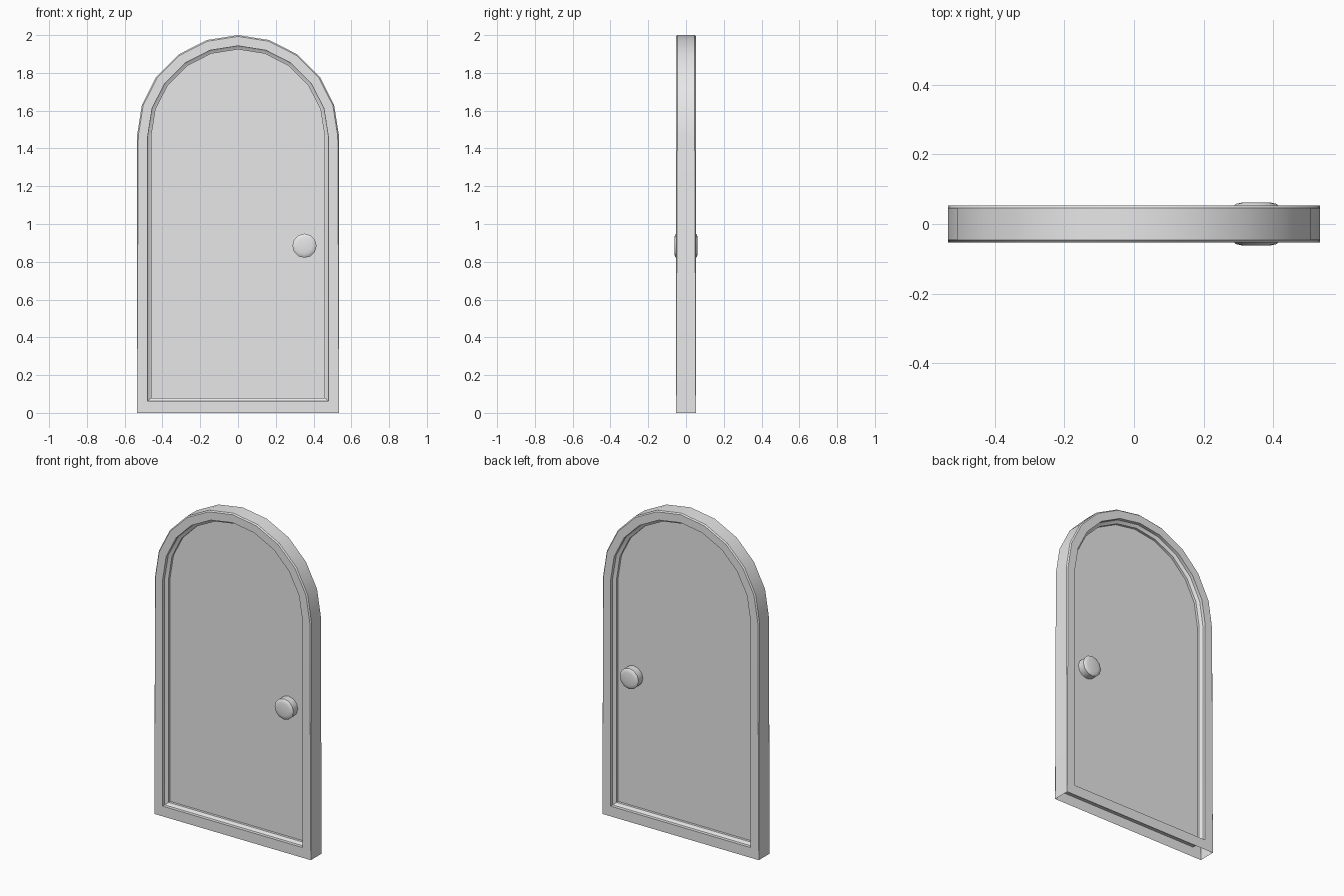
import bpy, bmesh, math
from mathutils import Matrix

if "Cube" in bpy.data.objects:
    bpy.data.objects.remove(bpy.data.objects["Cube"], do_unlink=True)

SPRING = 1.465   # height where the arch begins
STEPS = 10

grey = bpy.data.materials.new("plain grey")
grey.use_nodes = True
grey.diffuse_color = (0.8, 0.8, 0.8, 1)
grey.node_tree.nodes["Principled BSDF"].inputs["Base Color"].default_value = (0.8, 0.8, 0.8, 1)


def finish(bm, name, angle=30):
    bmesh.ops.recalc_face_normals(bm, faces=bm.faces)
    mesh = bpy.data.meshes.new(name)
    bm.to_mesh(mesh)
    bm.free()
    mesh.materials.append(grey)
    obj = bpy.data.objects.new(name, mesh)
    bpy.context.collection.objects.link(obj)
    bpy.ops.object.select_all(action='DESELECT')
    obj.select_set(True)
    bpy.context.view_layer.objects.active = obj
    bpy.ops.object.shade_smooth_by_angle(angle=math.radians(angle))
    return obj


def arch(bm, radius, bottom, y, foot=None, foot_y=None):
    """Arched outline; the foot may differ from the arch in half width and depth."""
    foot = radius if foot is None else foot
    foot_y = y if foot_y is None else foot_y
    pts = [(foot, foot_y, bottom)]
    for i in range(STEPS + 1):
        a = math.pi * i / STEPS
        pts.append((radius * math.cos(a), y, SPRING + radius * math.sin(a)))
    pts.append((-foot, foot_y, bottom))
    return [bm.verts.new(p) for p in pts]


def bridge(bm, a, b, closed=True):
    n = len(a)
    for i in range(n if closed else n - 1):
        j = (i + 1) % n
        bm.faces.new((a[i], a[j], b[j], b[i]))


# Frame: hollow shell, open underneath, with a stepped reveal on both sides
bm = bmesh.new()
outer = []
for s in (-1, 1):
    side = arch(bm, 0.535, 0, s * 0.046, foot_y=s * 0.052)
    face = arch(bm, 0.528, 0, s * 0.053, foot=0.535)
    bridge(bm, side, face, closed=False)
    outer.append(side)
    previous = face
    for radius, bottom, y in ((0.478, 0.063, 0.053), (0.478, 0.063, 0.033),
                              (0.467, 0.073, 0.025), (0.459, 0.08, 0.022),
                              (0.459, 0.08, 0.006)):
        loop = arch(bm, radius, bottom, s * y)
        bridge(bm, previous, loop)
        previous = loop
bridge(bm, outer[0], outer[1], closed=False)
finish(bm, "door_frame")

# Door leaf: thin panel filling the opening
bm = bmesh.new()
front = arch(bm, 0.459, 0.08, -0.007)
back = arch(bm, 0.459, 0.08, 0.007)
bm.faces.new(front)
bm.faces.new(back)
bridge(bm, front, back)
finish(bm, "door_panel")

# Knobs: short round handles with a shallow domed cap on each side
for s, name in ((-1, "front_knob"), (1, "back_knob")):
    bm = bmesh.new()
    profile = ((0.062, 0.0), (0.064, 0.053), (0.058, 0.058), (0.04, 0.062))
    rings = []
    for r, y in profile:
        rings.append([bm.verts.new((0.352 + r * math.cos(math.tau * i / 12), s * y,
                                    0.885 + r * math.sin(math.tau * i / 12)))
                      for i in range(12)])
    for a, b in zip(rings, rings[1:]):
        bridge(bm, a, b)
    bm.faces.new(rings[-1])
    finish(bm, name, 45)
